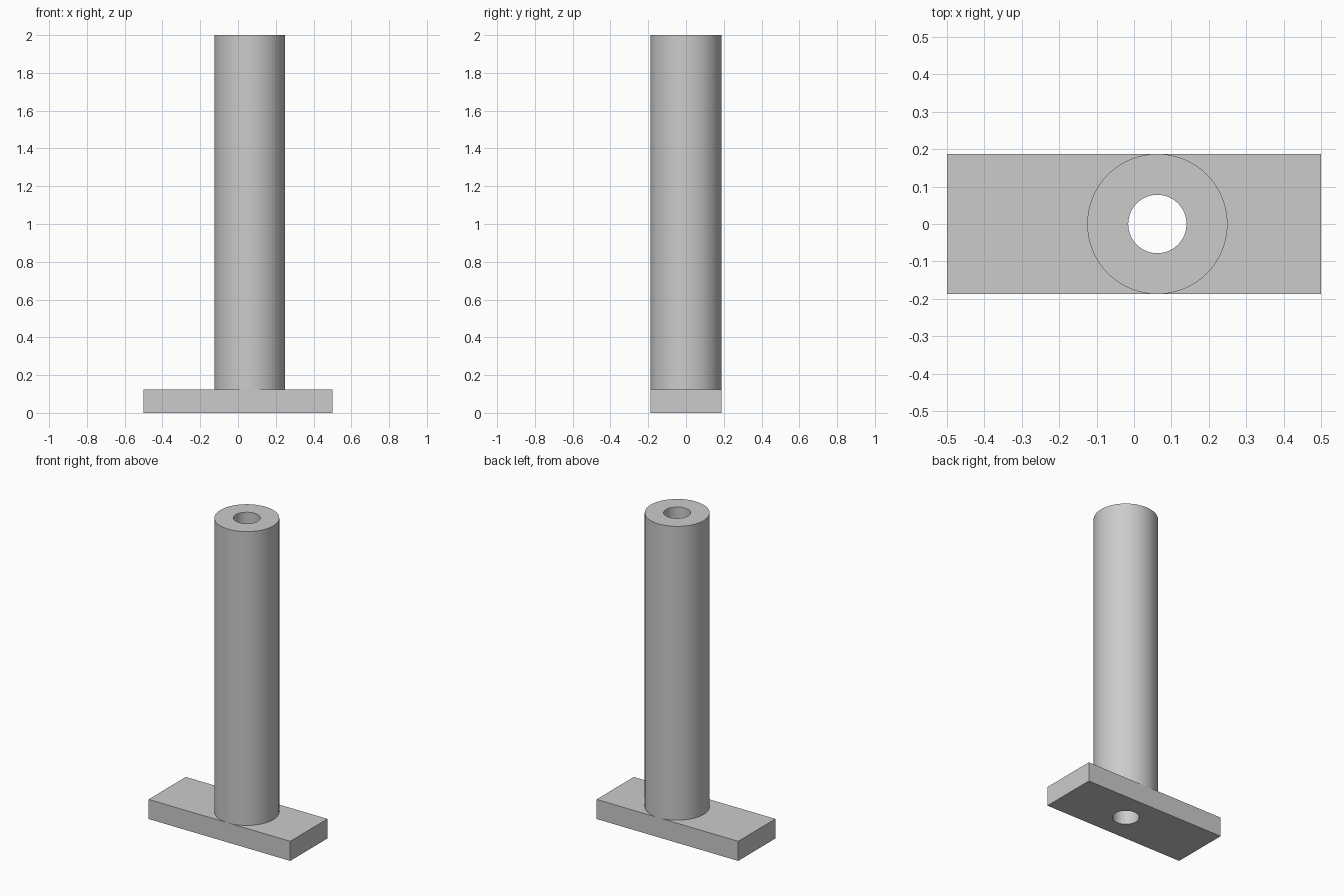
import bpy
import math

old = bpy.data.objects.get("Cube")
if old:
    bpy.data.objects.remove(old, do_unlink=True)

BASE_LENGTH, BASE_THICK, HEIGHT = 1.0, 0.125, 2.0
POST_X, POST_R, HOLE_R = 0.0625, 0.1875, 0.078

grey = bpy.data.materials.new("plain grey")
grey.use_nodes = True
colour = (0.6, 0.6, 0.6, 1)
grey.diffuse_color = colour
grey.node_tree.nodes["Principled BSDF"].inputs["Base Color"].default_value = colour


def cylinder(name, radius, bottom, top):
    bpy.ops.mesh.primitive_cylinder_add(
        vertices=64, radius=radius, depth=top - bottom,
        location=(POST_X, 0, (bottom + top) / 2))
    obj = bpy.context.object
    obj.name = name
    obj.data.materials.append(grey)
    return obj


# Rectangular foot plate
bpy.ops.mesh.primitive_cube_add(size=1, location=(0, 0, BASE_THICK / 2))
base = bpy.context.object
base.name = "base_plate"
base.scale = (BASE_LENGTH, 2 * POST_R, BASE_THICK)
bpy.ops.object.transform_apply(location=False, rotation=False, scale=True)
base.data.materials.append(grey)

# Round post, offset along the plate
post = cylinder("post", POST_R, BASE_THICK, HEIGHT)

# Bore running through both parts
bore = cylinder("bore_cutter", HOLE_R, -0.1, HEIGHT + 0.1)
for part in (base, post):
    cut = part.modifiers.new("bore", 'BOOLEAN')
    cut.operation = 'DIFFERENCE'
    cut.solver = 'EXACT'
    cut.object = bore
    bpy.ops.object.select_all(action='DESELECT')
    part.select_set(True)
    bpy.context.view_layer.objects.active = part
    bpy.ops.object.modifier_apply(modifier=cut.name)
    bpy.ops.object.shade_smooth_by_angle(angle=math.radians(30))
bpy.data.objects.remove(bore, do_unlink=True)
